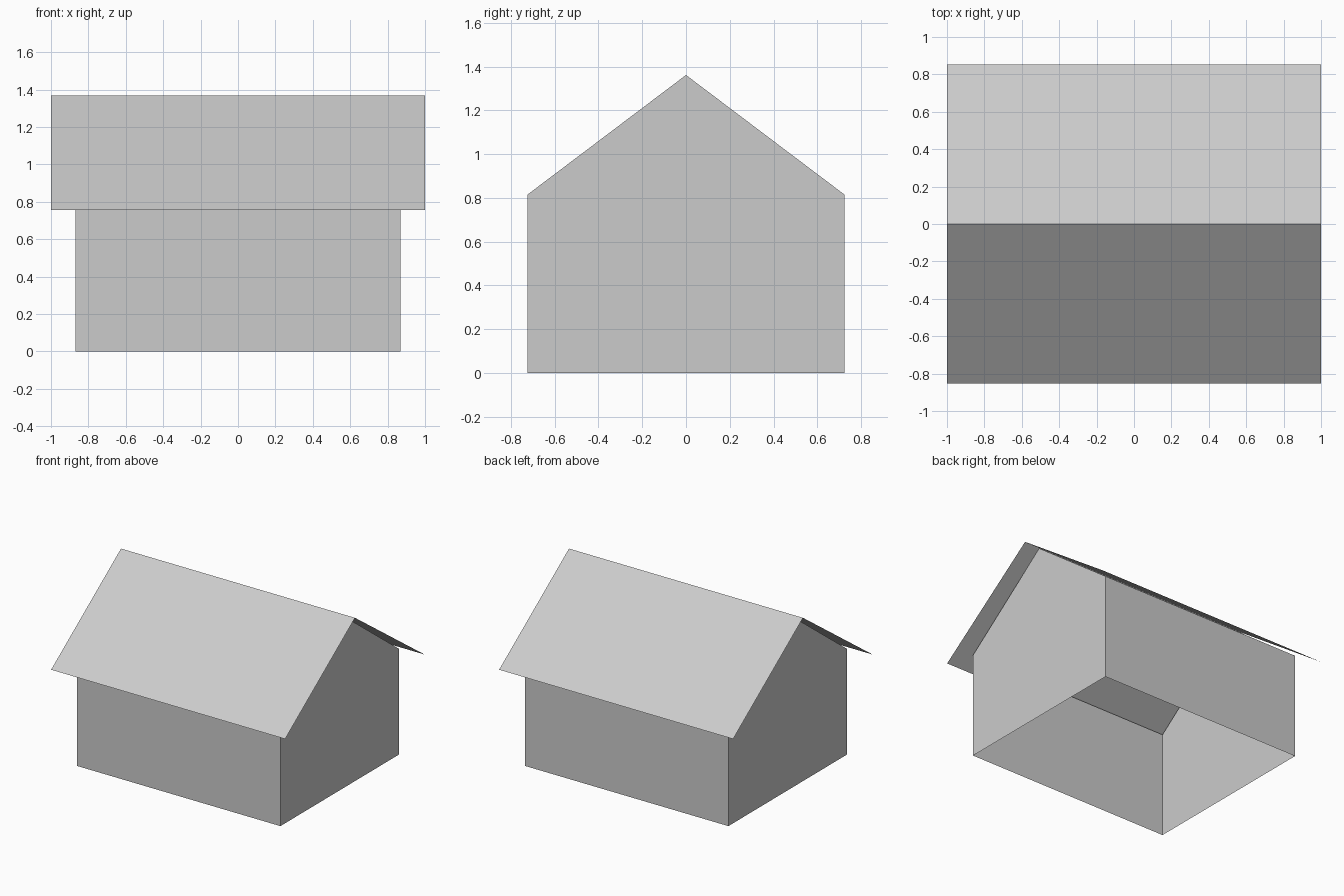
import bpy

cube = bpy.data.objects.get("Cube")
if cube:
    bpy.data.objects.remove(cube, do_unlink=True)

WALL_X, WALL_Y, WALL_TOP, PEAK = 0.87, 0.725, 0.815, 1.362
ROOF_X, ROOF_Y, EAVE, RIDGE = 1.0, 0.853, 0.757, 1.367

grey = bpy.data.materials.new("plain grey")
grey.use_nodes = True
grey.diffuse_color = (0.6, 0.6, 0.6, 1)
grey.node_tree.nodes["Principled BSDF"].inputs["Base Color"].default_value = (0.6, 0.6, 0.6, 1)


def add_mesh(name, verts, faces):
    mesh = bpy.data.meshes.new(name)
    mesh.from_pydata(verts, [], faces)
    mesh.materials.append(grey)
    obj = bpy.data.objects.new(name, mesh)
    bpy.context.collection.objects.link(obj)
    return obj


def sweep(profile, half):
    """Copy a (y, z) profile to both ends of the x axis."""
    return [(x, y, z) for x in (-half, half) for y, z in profile]


# Thin walls: two gables and two long sides, open below and above
gable = [(-WALL_Y, 0), (WALL_Y, 0), (WALL_Y, WALL_TOP), (0, PEAK), (-WALL_Y, WALL_TOP)]
add_mesh("walls", sweep(gable, WALL_X),
         [(4, 3, 2, 1, 0), (5, 6, 7, 8, 9), (0, 5, 9, 4), (1, 2, 7, 6)])

# Thin folded roof that floats just over the wall tops
add_mesh("roof", sweep([(-ROOF_Y, EAVE), (0, RIDGE), (ROOF_Y, EAVE)], ROOF_X),
         [(0, 3, 4, 1), (1, 4, 5, 2)])

# Two square window plates on each gable
for end, side in (("right", -1), ("left", 1)):
    for place, centre in (("front", -0.29), ("back", 0.29)):
        x = side * (WALL_X + 0.003)
        corners = [(x, centre + side * dy, z) for dy, z in
                   ((-0.14, 0.285), (0.14, 0.285), (0.14, 0.57), (-0.14, 0.57))]
        add_mesh(f"{end}_{place}_window", corners, [(0, 1, 2, 3)])
